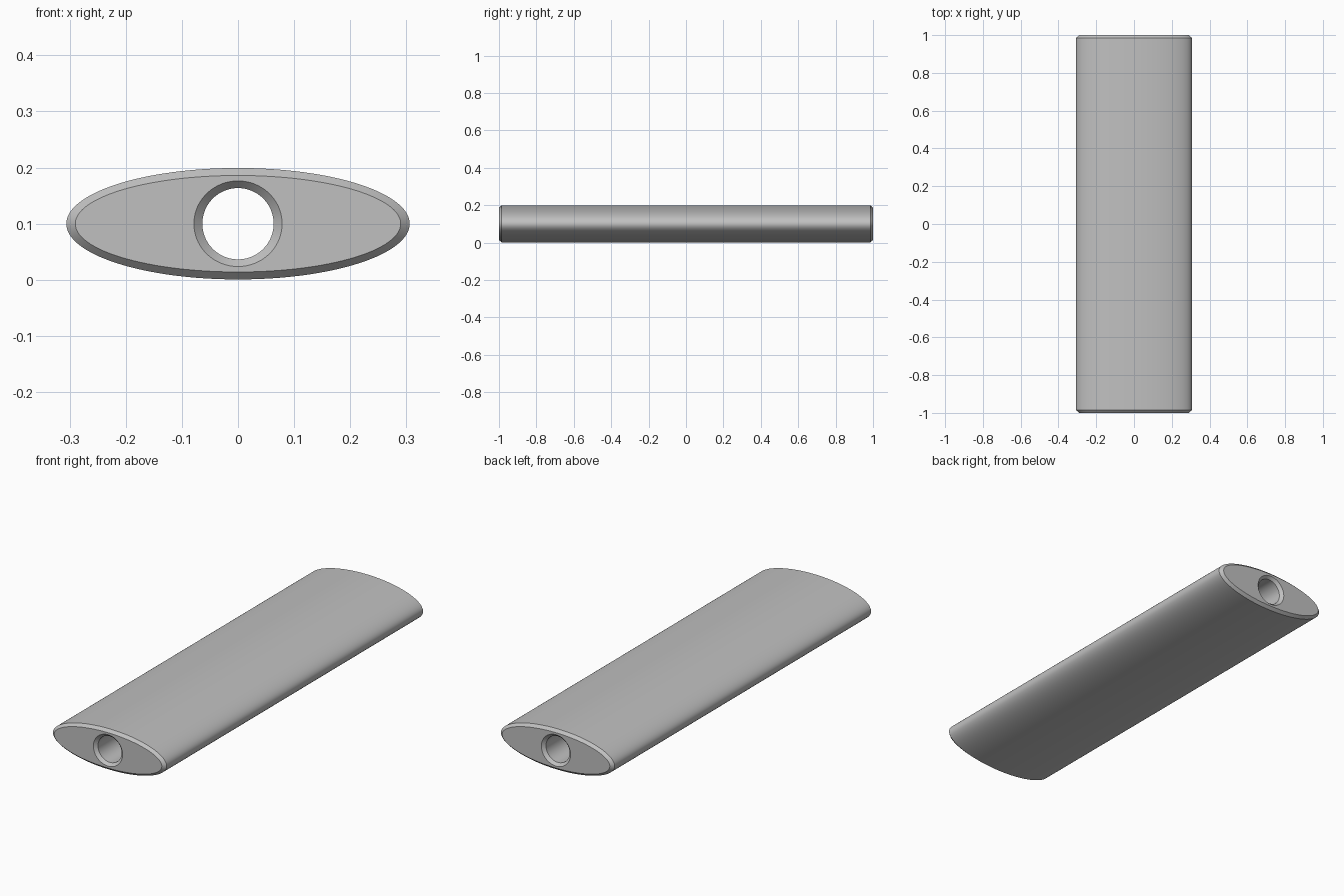
import bpy, bmesh, math

if "Cube" in bpy.data.objects:
    bpy.data.objects.remove(bpy.data.objects["Cube"])

SIDES = 128
CENTRE_Z = 0.1
HALF = 1.0
CHAMFER = 0.014

# Half width, half height and distance of each ring from the middle
RINGS = [
    (0.0635, 0.0635, HALF - CHAMFER),   # bore
    (0.0786, 0.0763, HALF),             # countersink rim
    (0.290, 0.086, HALF),               # edge of end face
    (0.306, 0.0993, HALF - CHAMFER),    # outer wall
]


def add_ring(bm, rx, rz, y):
    angles = [math.tau * i / SIDES for i in range(SIDES)]
    return [bm.verts.new((rx * math.cos(a), y, CENTRE_Z + rz * math.sin(a)))
            for a in angles]


# Oval bar with a through bore and chamfered ends, as one closed loop of rings
bm = bmesh.new()
rings = [add_ring(bm, rx, rz, -y) for rx, rz, y in RINGS]
rings += [add_ring(bm, rx, rz, y) for rx, rz, y in reversed(RINGS)]
for k, ring in enumerate(rings):
    following = rings[(k + 1) % len(rings)]
    for i in range(SIDES):
        j = (i + 1) % SIDES
        bm.faces.new((ring[i], ring[j], following[j], following[i]))
bmesh.ops.recalc_face_normals(bm, faces=bm.faces)

mesh = bpy.data.meshes.new("oval_bar")
bm.to_mesh(mesh)
bm.free()
bar = bpy.data.objects.new("oval_bar", mesh)
bpy.context.collection.objects.link(bar)

# Plain grey
grey = bpy.data.materials.new("plain_grey")
grey.use_nodes = True
colour = (0.53, 0.53, 0.53, 1)
grey.diffuse_color = colour
grey.node_tree.nodes["Principled BSDF"].inputs["Base Color"].default_value = colour
mesh.materials.append(grey)

# Smooth walls with crisp chamfer edges
bpy.ops.object.select_all(action="DESELECT")
bar.select_set(True)
bpy.context.view_layer.objects.active = bar
bpy.ops.object.shade_smooth_by_angle(angle=math.radians(25))
